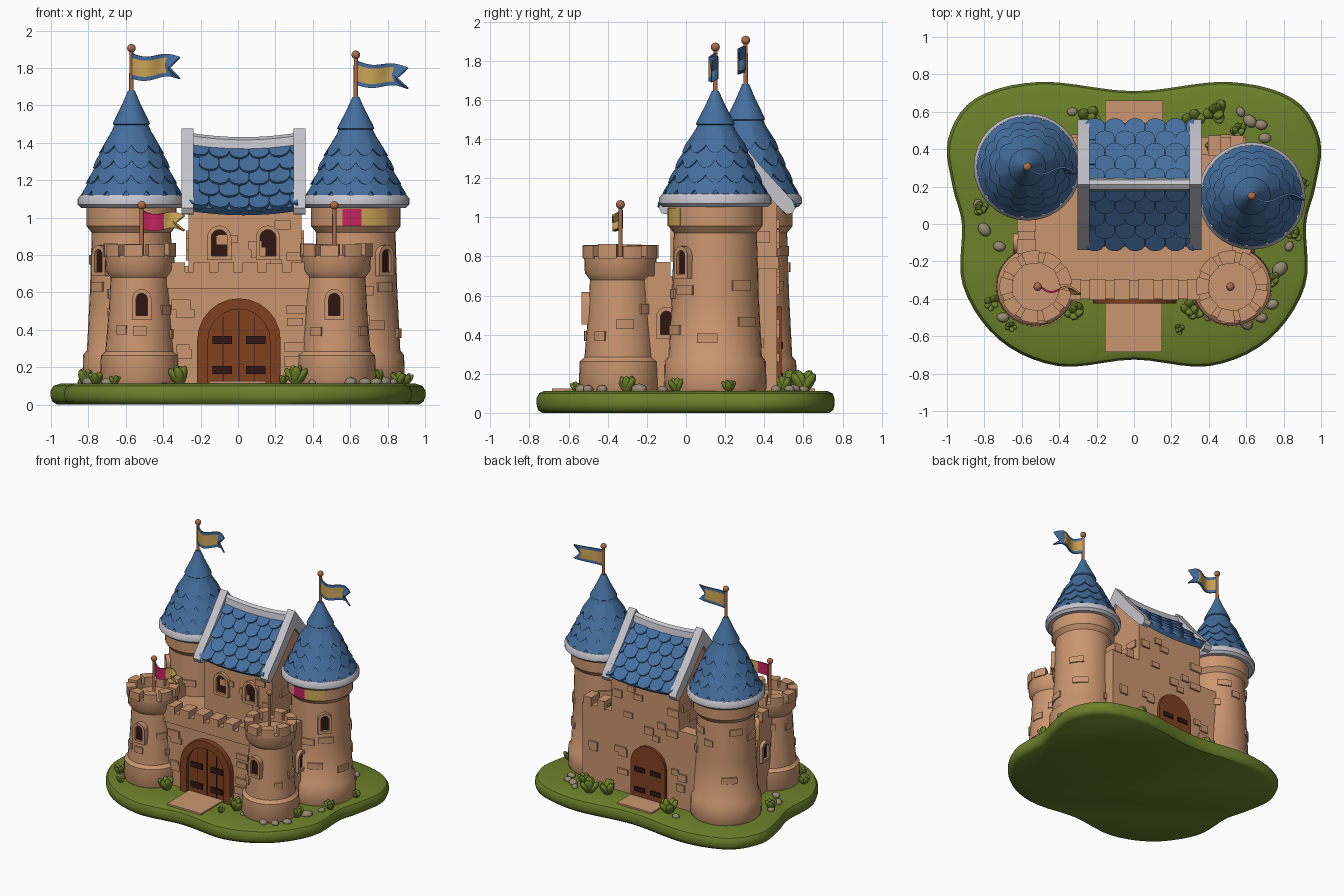
import bpy, bmesh, math, random
from mathutils import Vector, Matrix

if "Cube" in bpy.data.objects:
    bpy.data.objects.remove(bpy.data.objects["Cube"])
random.seed(4)

def srgb(r, g, b):
    return tuple(((c / 255 + 0.055) / 1.055) ** 2.4 for c in (r, g, b)) + (1,)

COLS = dict(stone=(203, 150, 112), blue=(68, 110, 158), grass=(108, 128, 42), trim=(198, 196, 204),
            door_wood=(128, 64, 32), dark_iron=(48, 22, 18), gold=(205, 165, 85), pink=(195, 35, 95),
            rock=(150, 138, 115), pole_wood=(170, 110, 75))
MAT = {}
for k, c in COLS.items():
    MAT[k] = bpy.data.materials.new(k)
    MAT[k].diffuse_color = srgb(*c)

def finish(name, bm, *mats, angle=38):
    bmesh.ops.recalc_face_normals(bm, faces=bm.faces)
    for f in bm.faces:
        f.smooth = True
    for e in bm.edges:
        e.smooth = e.calc_face_angle(3) < math.radians(angle)
    me = bpy.data.meshes.new(name)
    bm.to_mesh(me)
    ob = bpy.data.objects.new(name, me)
    bpy.context.collection.objects.link(ob)
    for m in mats:
        me.materials.append(MAT[m])
    return ob

def loft(bm, rings, cyclic=False, M=Matrix()):
    vs = [[bm.verts.new(M @ Vector(p)) for p in r] for r in rings]
    n = len(vs[0])
    for a, b in zip(vs, vs[1:] + (vs[:1] if cyclic else [])):
        for i in range(n):
            bm.faces.new((a[i], a[(i + 1) % n], b[(i + 1) % n], b[i]))
    if not cyclic:
        bm.faces.new(vs[0])
        bm.faces.new(vs[-1])

def box(bm, x0, x1, y0, y1, z0, z1):
    loft(bm, [[(x0, y0, z), (x1, y0, z), (x1, y1, z), (x0, y1, z)] for z in (z0, z1)])

def lathe(bm, prof, x, y, n=32):
    loft(bm, [[(x + r * math.cos(i * math.tau / n), y + r * math.sin(i * math.tau / n), z)
               for i in range(n)] for r, z in prof])

def wedge(bm, x, y, r0, r1, z0, z1, a0, a1, n=5):
    an = [math.radians(a0 + (a1 - a0) * i / n) for i in range(n + 1)]
    o = [(r1, a) for a in an] + [(r0, a) for a in reversed(an)]
    loft(bm, [[(x + r * math.cos(a), y + r * math.sin(a), z) for r, a in o] for z in (z0, z1)])

def interp(tab, u):
    for (a, p), (b, q) in zip(tab, tab[1:]):
        if u <= b:
            return p + (q - p) * (u - a) / (b - a)
    return tab[-1][1]

def arch(w, h, y, n=12, drop=0):
    return [(-w / 2, y, -drop), (w / 2, y, -drop)] + [
        (w / 2 * math.cos(math.pi * i / n), y, h - w / 2 + w / 2 * math.sin(math.pi * i / n)) for i in range(n + 1)]

def arch_frame(bm, w, h, t, y0, y1, M, drop=0):
    o, i = (w + 2 * t, h + t), (w, h)
    loft(bm, [arch(*o, y0, drop=drop), arch(*o, y1, drop=drop), arch(*i, y1), arch(*i, y0)], True, M)

# grassy base
half = [(0, -.725), (.4, -.76), (.72, -.62), (.915, -.33), (.92, 0), (.97, .2), (.995, .45), (.85, .67), (.5, .76), (0, .71)]
ctl = half + [(-x, y) for x, y in half[-2:0:-1]]
out = []
for i in range(len(ctl)):
    p = [Vector(ctl[(i + k) % len(ctl)]) for k in (-1, 0, 1, 2)]
    for t in (0, .2, .4, .6, .8):
        out.append(.5 * (2 * p[1] + (p[2] - p[0]) * t + (2 * p[0] - 5 * p[1] + 4 * p[2] - p[3]) * t * t
                         + (3 * p[1] - p[0] - 3 * p[2] + p[3]) * t ** 3))
bm = bmesh.new()
loft(bm, [[(v.x * s, v.y * s, z) for v in out] for s, z in
          ((.965, 0), (.99, .015), (1, .04), (1, .075), (.985, .1), (.95, .112), (.6, .115))])
finish("grass_base", bm, "grass")

# paths
bm = bmesh.new()
box(bm, -.155, .15, -.685, -.38, .08, .125)
box(bm, -.155, .155, .44, .66, .08, .125)
finish("paths", bm, "stone")

# curtain walls with battlements
bm = bmesh.new()
box(bm, -.58, .58, -.38, .46, .1, .6)
box(bm, -.45, .45, -.4, -.3, .62, .71)
box(bm, -.45, .45, -.385, -.3, .58, .62)
for i in range(6):
    x = -.325 + i * .13
    box(bm, x - .042, x + .042, -.405, -.295, .7, .765 + random.uniform(-.008, .008))
for s in (-1, 1):
    x0, x1 = sorted((s * .53, s * .62))
    box(bm, x0, x1, -.3, .2, .1, .7)
    for y in (-.12, .0):
        box(bm, x0 - .005, x1 + .005, y - .04, y + .04, .69, .77)
box(bm, -.5, .6, .37, .465, .1, .74)
for x in (.43, .55):
    box(bm, x - .035, x + .035, .365, .472, .73, .8)
finish("curtain_walls", bm, "stone")

# keep with gable
bm = bmesh.new()
loft(bm, [[(x, -.05, .1), (x, .465, .1), (x, .465, 1.08), (x, .21, 1.36), (x, -.05, 1.08)] for x in (-.265, .34)])
finish("keep", bm, "stone")

# raised stones on flat walls
bm = bmesh.new()
def wall_stones(n, x0, x1, z0, z1, y, s):
    for _ in range(n):
        x, z, w, h = random.uniform(x0, x1), random.uniform(z0, z1), random.uniform(.03, .055), random.uniform(.02, .03)
        box(bm, x - w, x + w, y - .014, y + .014, z - h, z + h)
wall_stones(4, -.31, -.28, .2, .56, -.38, 1)
wall_stones(4, .28, .32, .2, .56, -.38, 1)
wall_stones(7, -.22, .3, .74, 1.0, -.05, 1)
wall_stones(9, -.24, .3, .62, .98, .465, 1)
wall_stones(5, .22, .5, .2, .68, .465, 1)
wall_stones(3, -.3, -.22, .2, .6, .465, 1)
for y, z in ((.1, .86), (.38, .9), (.3, .8)):
    box(bm, .33, .353, y - .05, y + .05, z - .03, z + .03)
    box(bm, -.278, -.25, y - .05, y + .05, z - .03, z + .03)
finish("wall_stones", bm, "stone")

# towers
REAR = [(.25, .1), (.262, .13), (.258, .265), (.238, .29), (.222, .6), (.212, .92), (.24, .955), (.24, 1.08)]
FRONT = [(.2, .1), (.214, .13), (.208, .262), (.184, .285), (.166, .5), (.156, .68), (.182, .715), (.186, .8),
         (.13, .8), (.13, .775), (.01, .775)]
rears = [("left", -.57, .305, 1.68), ("right", .63, .15, 1.645)]
CONE = [(-.05, .276), (0, .265), (.35, .176), (.7, .086), (1, .018)]

def tower_stones(bm, x, y, prof, z0, z1, n):
    tab = [(z, r) for r, z in prof]
    for i in range(n):
        z, a = random.uniform(z0, z1), i * 360 / n + random.uniform(-15, 15)
        w, r = random.uniform(9, 15), interp(tab, z)
        wedge(bm, x, y, r - .03, r + .011, z - .025, z + .025, a - w, a + w, 3)

def pole(bm, x, y, z0, z1):
    lathe(bm, [(.012, z0), (.011, z1 - .02)], x, y, 10)
    bmesh.ops.create_uvsphere(bm, u_segments=12, v_segments=8, radius=.023, matrix=Matrix.Translation((x, y, z1)))

for side, x, y, top in rears:
    bm = bmesh.new()
    lathe(bm, REAR, x, y)
    tower_stones(bm, x, y, REAR, .35, .88, 12)
    finish(side + "_rear_tower", bm, "stone")
    bm = bmesh.new()
    lathe(bm, [(.2, 1.05), (.268, 1.052), (.287, 1.07), (.287, 1.1), (.272, 1.12), (.2, 1.125)], x, y)
    finish(side + "_roof_rim", bm, "trim")
    # cone roof with scalloped shingle rows
    bm = bmesh.new()
    H = top - 1.1
    lathe(bm, [(interp(CONE, u), 1.1 + u * H) for u in (0, .17, .35, .52, .68)] +
          [(.1, 1.1 + .69 * H), (.09, 1.1 + .73 * H), (.05, 1.1 + .87 * H), (.018, top)], x, y)
    for row, (u0, N) in enumerate(((0, 15), (.14, 14), (.28, 12), (.42, 10))):
        rings = [[], [], []]
        for i in range(N * 8):
            a, s = (i / 8 + row * .5) / N * math.tau, (i % 8) / 4 - 1
            ub = u0 + .075 * s * s
            for ring, u, off in ((rings[0], u0 + .24, -.003), (rings[1], ub, .016), (rings[2], ub, -.01)):
                r = interp(CONE, u) + off
                ring.append((x + r * math.cos(a), y + r * math.sin(a), 1.1 + u * H))
        loft(bm, rings, True)
    finish(side + "_cone_roof", bm, "blue")
    bm = bmesh.new()
    pole(bm, x, y, top - .05, top + .225)
    finish(side + "_rear_pole", bm, "pole_wood")

for side, s in (("left", -1), ("right", 1)):
    x, y = s * .525, -.335
    bm = bmesh.new()
    lathe(bm, FRONT, x, y)
    for i in range(9):
        wedge(bm, x, y, .125, .194, .79, .86 + random.uniform(-.008, .004), i * 40 + 4, i * 40 + 34, 4)
    tower_stones(bm, x, y, FRONT, .35, .64, 8)
    finish(side + "_front_tower", bm, "stone")
    bm = bmesh.new()
    pole(bm, s * .515, y, .76, 1.065)
    finish(side + "_front_pole", bm, "pole_wood")

# painted pennant wrapped on right tower
for nm, a0, a1 in (("pink", -107, -83), ("gold", -83, -48)):
    bm = bmesh.new()
    wedge(bm, .63, .15, .238, .244, .955, 1.045, a0, a1)
    finish("tower_patch_" + nm, bm, nm)

# wavy flags with forked ends
def flag(name, x, y, z, L, h, drop, mats, rule, dy):
    bm, nx, ny = bmesh.new(), 16, 6
    g = [[bm.verts.new((x + L * (i / nx) * (1 - .22 * (1 - abs(2 * j / ny - 1)) * (i / nx) ** 3),
                        y + dy * i / nx - .025 * math.sin(i / nx * 6.3),
                        z + h * (j / ny - .5) * (1 - .15 * i / nx) - drop * i / nx - .012 * math.sin(i / nx * 6.3)))
          for j in range(ny + 1)] for i in range(nx + 1)]
    for i in range(nx):
        for j in range(ny):
            bm.faces.new((g[i][j], g[i + 1][j], g[i + 1][j + 1], g[i][j + 1])).material_index = rule(i, j)
    md = finish(name, bm, *mats).modifiers.new("thick", 'SOLIDIFY')
    md.thickness, md.offset = .01, 0

stripe = lambda i, j: int(1 < j < 5 and i < 12 or i < 12 and j == 1)
flag("left_rear_flag", -.565, .3, 1.81, .255, .135, .01, ("blue", "gold"), stripe, -.03)
flag("right_rear_flag", .635, .15, 1.775, .275, .13, .03, ("blue", "gold"), stripe, -.02)
flag("left_front_flag", -.51, -.325, .99, .225, .095, .02, ("pink", "gold"), lambda i, j: int(i > 7), -.05)

# keep roof: sagging slab, shingles, ridge and gable bars
def P(x, t, side, off=0):
    ridge = 1.385 + .025 * ((x - .03) / .3) ** 2
    return (x, .21 + side * (.33 * t + .717 * off), ridge - .345 * t - .01 * math.sin(3.14 * t) + .697 * off)

bm = bmesh.new()
xs = [-.28 + .62 * i / 8 for i in range(9)]
loft(bm, [[P(x, 1, -1), P(x, .5, -1), P(x, 0, 1), P(x, .5, 1), P(x, 1, 1), P(x, 1, 1, -.04), (x, .21, 1.34),
           P(x, 1, -1, -.04)] for x in xs])
for side in (-1, 1):
    for row in range(5):
        for k in range(6):
            w = .108
            cx, t1 = -.24 + w * (k + .5 * (row % 2)) + .03, 1.02 - row * .2
            pts = [(-.49, -.3), (.49, -.3)] + [(.49 * math.cos(a * math.pi / 8), -.1 + .1 * math.sin(a * math.pi / 8))
                                               for a in range(9)]
            pr = [(min(max(cx + px * w, -.26), .32), max(t1 + pt, 0), .006 + .02 * (pt + .3) / .3) for px, pt in pts]
            loft(bm, [[P(a, t, side, o) for a, t, o in pr], [P(a, t, side, -.01) for a, t, o in pr]])
finish("keep_roof", bm, "blue")
bm = bmesh.new()
hb = [(0, 1.475), (.17, 1.265), (.335, 1.085), (.35, 1.05), (.335, 1.02), (.305, 1.015), (.27, 1.045), (.15, 1.17), (0, 1.335)]
loop = hb + [(-a, z) for a, z in hb[-2:0:-1]]
for x in (-.27, .33):
    loft(bm, [[(x + dx, .21 + a, z) for a, z in loop] for dx in (-.032, .032)])
loft(bm, [[(x, .21 + a, P(x, 0, 1)[2] + b) for a, b in ((-.035, -.02), (-.025, .03), (0, .045), (.025, .03), (.035, -.02))]
          for x in xs])
finish("roof_trim", bm, "trim")

# windows: outward direction given as an angle
fr, gl = bmesh.new(), bmesh.new()
def window(x, y, z, ang, w=.06, h=.12):
    M = Matrix.Translation((x, y, z)) @ Matrix.Rotation(math.radians(ang + 90), 4, 'Z')
    arch_frame(fr, w, h, .022, -.028, .03, M, .022)
    loft(gl, [arch(w, h, -.008), arch(w, h, 0)], M=M)
window(-.1, -.05, .795, -90, .085, .14)
window(.16, -.05, .795, -90, .085, .14)
for s in (-1, 1):
    window(s * .515, -.505, .475, -90)
    window(s * .62, -.1, .4, 0 if s > 0 else 180)
for (x, y), a in (((.63, .15), -47), ((-.57, .305), -137)):
    r = .214
    window(x + r * math.cos(math.radians(a)), y + r * math.sin(math.radians(a)), .71, a)
finish("window_frames", fr, "stone")
finish("window_panes", gl, "dark_iron")

# doors with iron straps
wood, iron = bmesh.new(), bmesh.new()
F = Matrix.Translation((.005, -.38, .115))
B = Matrix.Translation((0, .465, .115)) @ Matrix.Rotation(math.pi, 4, 'Z')
arch_frame(wood, .33, .395, .058, -.045, .02, F)
loft(wood, [arch(.335, .4, -.022), arch(.335, .4, .02)], M=F)
loft(wood, [arch(.31, .43, -.022), arch(.31, .43, .02)], M=B)
for sx in (-1, 1):
    for z in (.345, .185):
        box(iron, .005 + sx * .09 - .052, .005 + sx * .09 + .052, -.411, -.4, z - .022, z + .022)
        box(iron, sx * .07 - .045, sx * .07 + .045, .485, .496, z - .018, z + .018)
box(iron, .002, .008, -.405, -.4, .12, .5)
for x in (-.08, .09):
    box(iron, x - .002, x + .002, -.404, -.4, .12, .47)
finish("doors", wood, "door_wood")
finish("door_iron", iron, "dark_iron")

# leafy tufts and rocks
bm = bmesh.new()
for x, y, z, s in ((-.31, -.46, .11, 1), (.31, -.46, .11, 1), (-.76, -.42, .11, .7), (.74, -.3, .11, .8), (.86, -.05, .11, .7),
                   (.44, .6, .11, 1.1), (.31, .55, .11, 1.1), (-.24, .56, .11, 1.1), (-.82, .08, .11, .8), (.42, .42, .72, .6),
                   (-.66, -.55, .11, .5), (.24, -.56, .11, .5), (.9, .22, .11, .6), (.56, .5, .11, .8)):
    for k in range(6):
        M = (Matrix.Translation((x, y, z)) @ Matrix.Rotation(k * 1.05 + random.random(), 4, 'Z')
             @ Matrix.Rotation(random.uniform(.2, .7), 4, 'Y') @ Matrix.Translation((0, 0, .045 * s)))
        bmesh.ops.create_icosphere(bm, subdivisions=2, radius=1, matrix=M @ Matrix.Diagonal((.022 * s, .03 * s, .06 * s, 1)))
finish("bushes", bm, "grass")
bm = bmesh.new()
for x, y, r in ((.62, .55, .035), (.68, .53, .03), (.57, .6, .025), (.78, -.24, .04), (.74, -.43, .03), (.6, -.53, .035),
                (.68, -.5, .03), (-.8, -.03, .035), (-.83, .1, .03), (-.72, -.12, .03), (-.7, -.5, .03), (.4, -.5, .02),
                (.83, -.12, .025), (.7, .46, .03), (-.33, .6, .025)):
    bmesh.ops.create_icosphere(bm, subdivisions=2, radius=r, matrix=Matrix.Translation((x, y, .12))
                               @ Matrix.Rotation(x * 9, 4, 'Z') @ Matrix.Diagonal((1.15, .9, .75, 1)))
finish("rocks", bm, "rock")

for m in bpy.data.materials:
    if m.users and not m.is_grease_pencil:
        m.use_nodes = True
        m.node_tree.nodes["Principled BSDF"].inputs["Base Color"].default_value = m.diffuse_color
